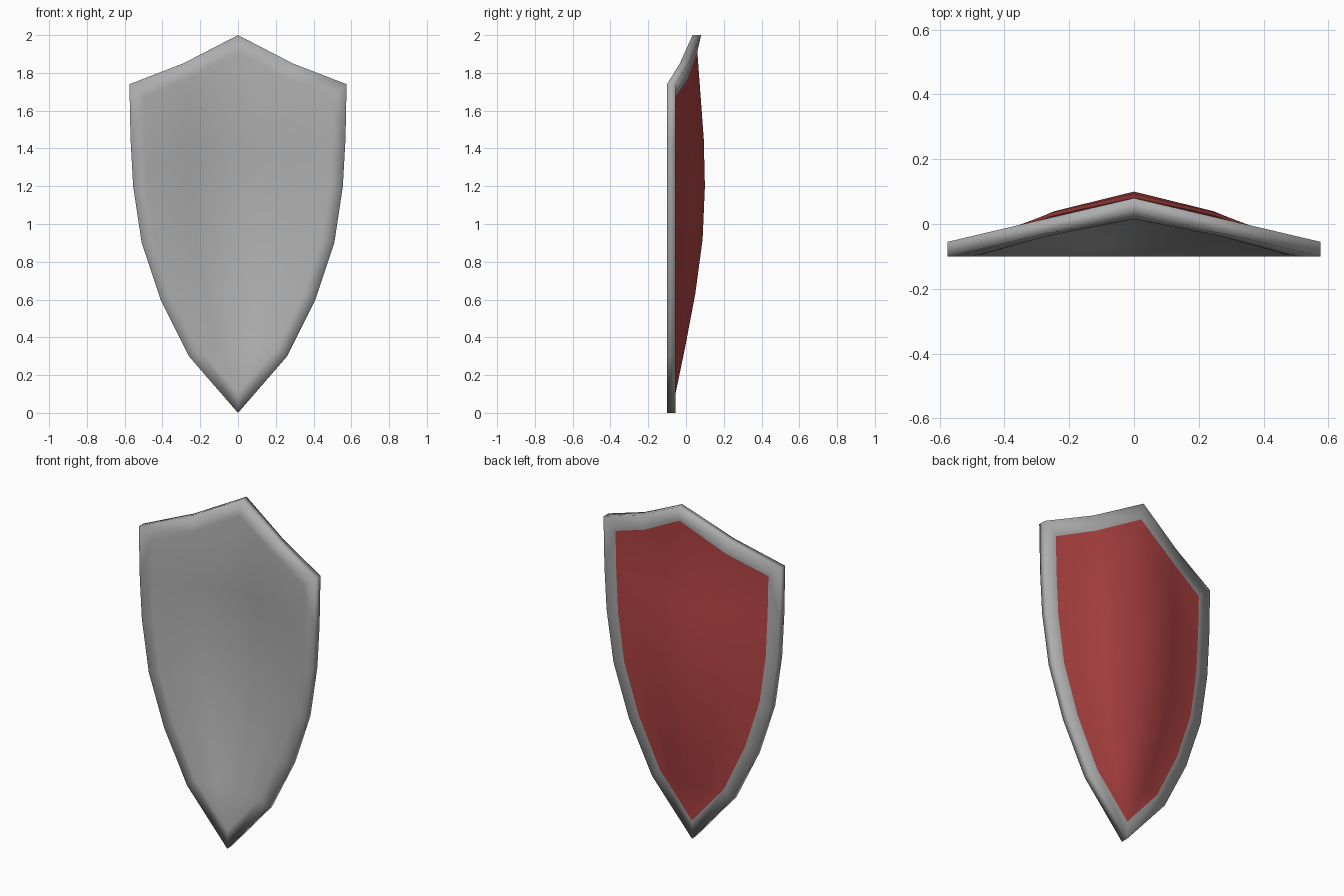
import bpy, bmesh
from mathutils import Vector

if "Cube" in bpy.data.objects:
    bpy.data.objects.remove(bpy.data.objects["Cube"])

THICK = 0.045
EDGE = -0.055          # y of the back face along the sides

# right half of the outline (x, z): rim edge and panel edge, corner to just above tip
outer = [(.575, 1.74), (.569, 1.45), (.555, 1.2), (.51, .9), (.41, .6), (.26, .3)]
inner = [(.497, 1.675), (.492, 1.45), (.48, 1.2), (.44, .92), (.345, .63), (.207, .345)]
ridge = [.06, .094, .10, .088, .049, -.005]     # y of the back along the centre line

bm = bmesh.new()
vert = lambda x, y, z: bm.verts.new((x, y, z))

# back sheet, right half: panel rows from centre to edge
rows = []
for i, ((x, z), r) in enumerate(zip(inner, ridge)):
    if i == 0:
        rows.append([vert(0, r, 1.912), vert(.265, .008, 1.768), vert(x, EDGE, z)])
    else:
        rows.append([vert(0, r, z), vert(x * .51, EDGE + .61 * (r - EDGE), z), vert(x, EDGE, z)])
panel_tip = vert(0, EDGE, .105)
side = [vert(x, EDGE, z) for x, z in outer]
peak, shoulder, tip = vert(0, .08, 2), vert(.29, .012, 1.85), vert(0, EDGE, 0)

def face(*vs, mat=0):
    bm.faces.new(vs).material_index = mat

# red panel faces
for a, b in zip(rows, rows[1:]):
    for k in range(2):
        face(a[k], a[k + 1], b[k + 1], b[k], mat=1)
for k in range(2):
    face(rows[-1][k], rows[-1][k + 1], panel_tip, mat=1)

# rim faces between panel edge and outline
rim_in = rows[0][:2] + [r[2] for r in rows] + [panel_tip]
rim_out = [peak, shoulder] + side + [tip]
for i in range(len(rim_in) - 1):
    face(rim_in[i], rim_out[i], rim_out[i + 1], rim_in[i + 1])

# mirror to the left and weld the centre line
dup = bmesh.ops.duplicate(bm, geom=bm.verts[:] + bm.edges[:] + bm.faces[:])["geom"]
for v in dup:
    if isinstance(v, bmesh.types.BMVert):
        v.co.x *= -1
bmesh.ops.reverse_faces(bm, faces=[f for f in dup if isinstance(f, bmesh.types.BMFace)])
bmesh.ops.remove_doubles(bm, verts=bm.verts[:], dist=.0005)

# extrude forward for the hollow grey front and the outer edge
back = bm.faces[:]
new = bmesh.ops.extrude_face_region(bm, geom=back, use_keep_orig=True)["geom"]
for g in new:
    if isinstance(g, bmesh.types.BMVert):
        g.co += Vector((0, -THICK, 0))
    elif isinstance(g, bmesh.types.BMFace):
        g.material_index = 0
bmesh.ops.recalc_face_normals(bm, faces=bm.faces[:])
for f in bm.faces:
    f.smooth = True

mesh = bpy.data.meshes.new("shield")
bm.to_mesh(mesh)
bm.free()
# dark steel and red lining
for name, col in (("steel", (.42, .42, .42, 1)), ("red_panel", (.47, .06, .06, 1))):
    mat = bpy.data.materials.new(name)
    mat.diffuse_color = col
    mat.use_nodes = True
    mat.node_tree.nodes["Principled BSDF"].inputs["Base Color"].default_value = mat.diffuse_color
    mesh.materials.append(mat)
shield = bpy.data.objects.new("shield", mesh)
bpy.context.collection.objects.link(shield)
